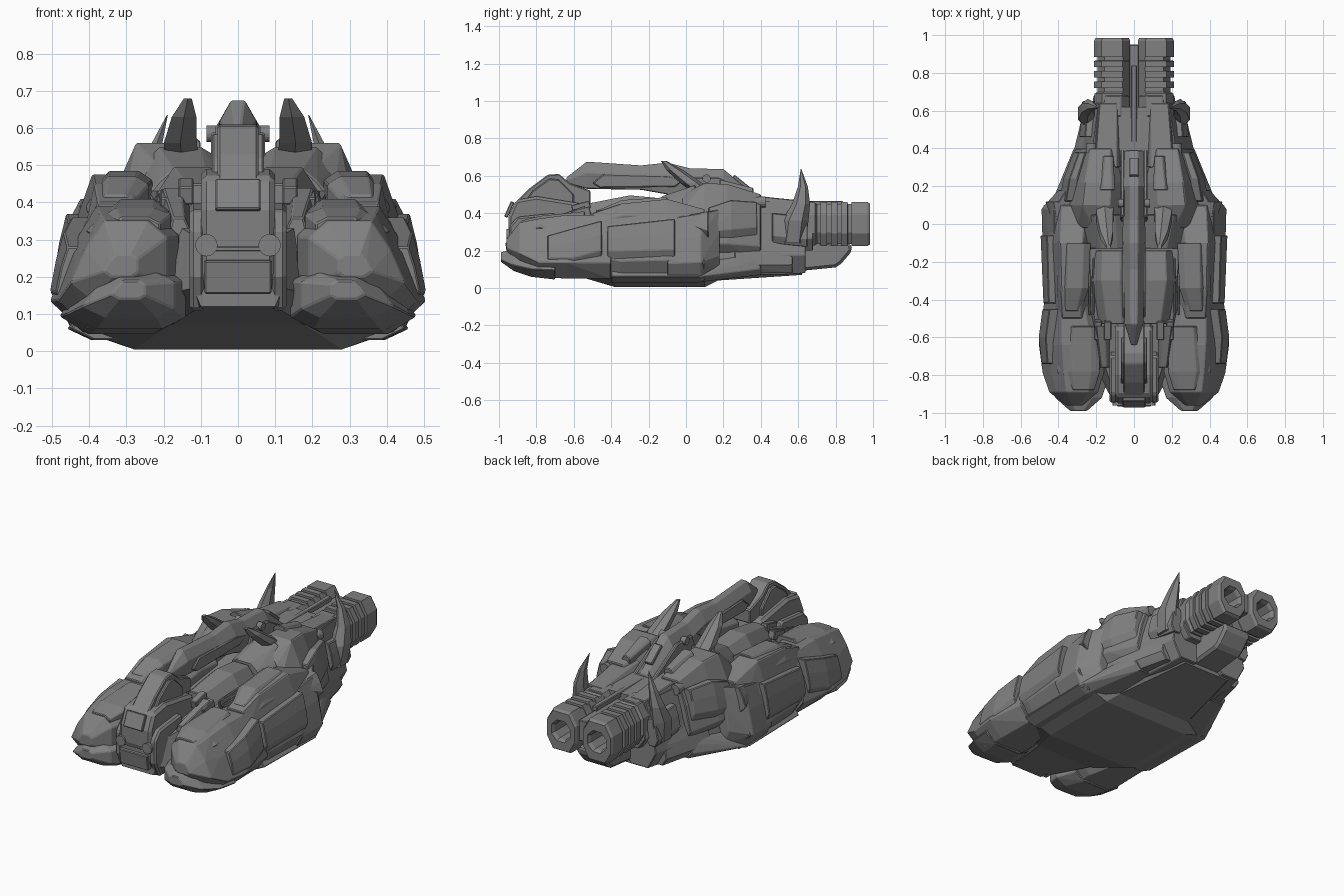
import bpy, bmesh, math
from mathutils import Vector, Matrix

default = bpy.data.objects.get("Cube")
if default:
    bpy.data.objects.remove(default, do_unlink=True)

# One gun-metal grey for the whole model
grey = bpy.data.materials.new("gunmetal_grey")
grey.use_nodes = True
shade = (.22, .22, .22, 1)
grey.diffuse_color = shade
grey.node_tree.nodes["Principled BSDF"].inputs["Base Color"].default_value = shade


def finish(name, bm, mirror=False, bevel=0):
    """Turn a bmesh into a flat-shaded object, optionally chamfered and mirrored."""
    bmesh.ops.recalc_face_normals(bm, faces=bm.faces)
    mesh = bpy.data.meshes.new(name)
    bm.to_mesh(mesh)
    bm.free()
    mesh.materials.append(grey)
    obj = bpy.data.objects.new(name, mesh)
    bpy.context.scene.collection.objects.link(obj)
    if bevel:
        chamfer = obj.modifiers.new("chamfer", 'BEVEL')
        chamfer.width, chamfer.segments, chamfer.limit_method = bevel, 1, 'ANGLE'
    if mirror:
        obj.modifiers.new("mirror", 'MIRROR').use_mirror_merge = False


def armour(name, *stations):
    """Mirrored faceted shell; each station is y, inner x, outer x, low z, high z."""
    bm = bmesh.new()
    points = []
    for y, inner, outer, low, high in stations:
        w, h = outer - inner, high - low
        # Corners are cut, and the outer wall flares out towards the bottom
        section = [(inner + w / 5, low), (outer - w / 4, low), (outer, low + h / 4), (outer - w * .15, high - h * .35),
                   (outer - w * .35, high), (inner + w / 5, high), (inner, high - h / 5), (inner, low + h / 5)]
        points += [bm.verts.new((x, y, z)) for x, z in section]
    result = bmesh.ops.convex_hull(bm, input=points)
    spare = {v for v in result["geom_interior"] + result["geom_unused"] if isinstance(v, bmesh.types.BMVert)}
    bmesh.ops.delete(bm, geom=list(spare), context='VERTS')
    bmesh.ops.dissolve_limit(bm, angle_limit=math.radians(4), verts=bm.verts, edges=bm.edges)
    finish(name, bm, mirror=True, bevel=.004)


def loft(name, rings, mirror=False, bevel=0):
    """Skin a row of equal-sized rings and cap both ends."""
    bm = bmesh.new()
    rows = [[bm.verts.new(p) for p in ring] for ring in rings]
    for a, b in zip(rows, rows[1:]):
        for i in range(len(a)):
            bm.faces.new((a[i - 1], a[i], b[i], b[i - 1]))
    bm.faces.new(rows[0])
    bm.faces.new(rows[-1])
    finish(name, bm, mirror, bevel)


def hexring(y, *side):
    """Symmetric cross-section from (half width, height) pairs, bottom to top."""
    return [(x, y, z) for x, z in side] + [(-x, y, z) for x, z in reversed(side)]


def prism(name, profile, inner, outer, mirror=False, bevel=.006):
    """Side-view outline extruded across the width."""
    loft(name, [[(x, y, z) for y, z in profile] for x in (inner, outer)], mirror, bevel)


def circle(count, radius):
    """Regular polygon with flat sides, as pairs."""
    angles = [math.tau * (k + .5) / count for k in range(count)]
    return [(radius * math.cos(a), radius * math.sin(a)) for a in angles]


def horn(name, path, squash):
    """Mirrored tapering six-sided spike through (x, y, z, radius) points."""
    loft(name, [[(x + squash * u, y + v, z) for u, v in circle(6, r)] for x, y, z, r in path], mirror=True)


def box(name, centre, size, tilt=0, mirror=False, bevel=.004):
    bm = bmesh.new()
    place = Matrix.Translation(centre) @ Matrix.Rotation(tilt, 4, 'X') @ Matrix.Diagonal((*size, 1))
    bmesh.ops.create_cube(bm, size=1, matrix=place)
    finish(name, bm, mirror, bevel)


def disc(name, centre, radius, depth, axis):
    bm = bmesh.new()
    place = Matrix.Translation(centre) @ Matrix.Rotation(math.pi / 2, 4, axis)
    bmesh.ops.create_cone(bm, cap_ends=True, segments=16, radius1=radius, radius2=radius,
                          depth=depth, matrix=place)
    finish(name, bm, mirror=True)


# Core body with a flat belly, narrowing to the muzzle
loft("belly_core", [
    hexring(-.92, (.1, .12), (.12, .17), (.1, .3)),
    hexring(-.6, (.18, .07), (.3, .13), (.2, .36)),
    hexring(-.38, (.28, .005), (.43, .06), (.22, .4)),
    hexring(.1, (.28, .005), (.44, .06), (.26, .46)),
    hexring(.17, (.24, .04), (.36, .13), (.25, .47)),
    hexring(.62, (.15, .07), (.25, .19), (.19, .46))])
armour("belly_skirt", (-.4, .2, .45, .03, .15), (.06, .2, .46, .03, .15), (.4, .2, .32, .07, .2))

# Rear feet
armour("rear_toe", (-.99, .25, .34, .14, .19), (-.92, .17, .42, .09, .21), (-.83, .14, .46, .06, .22),
       (-.7, .17, .48, .045, .24))
armour("rear_foot", (-.96, .27, .36, .2, .26), (-.89, .19, .45, .13, .35), (-.79, .16, .485, .06, .37),
       (-.64, .15, .505, .05, .39), (-.4, .22, .475, .05, .39))
armour("foot_instep_plate", (-.88, .21, .37, .28, .36), (-.78, .18, .41, .3, .385), (-.54, .19, .38, .3, .41))
armour("heel_plate", (-.74, .4, .49, .12, .28), (-.6, .4, .505, .11, .32), (-.45, .38, .485, .15, .36))

# Thigh armour in layered shells
armour("thigh_shell", (-.5, .24, .45, .1, .4), (-.35, .23, .47, .04, .45), (-.1, .22, .485, .04, .475),
       (.1, .2, .48, .04, .42))
armour("thigh_top_plate", (-.46, .28, .4, .33, .42), (-.34, .24, .41, .36, .47), (-.1, .23, .41, .36, .485))
armour("thigh_side_plate", (-.42, .4, .48, .15, .33), (-.06, .4, .495, .15, .37))
for i in range(2):
    box("flank_rail", (.215 + .02 * i, -.33, .4 - .02 * i), (.012, .3, .05), .05, mirror=True)

# Front shoulder and elbow
armour("shoulder", (-.1, .3, .485, .05, .37), (.08, .3, .49, .05, .4), (.18, .28, .4, .09, .42))
armour("shoulder_spur", (.01, .36, .43, .33, .39), (.12, .34, .47, .27, .41))

# Back fairing and hips under the carrying handle
armour("back_fairing", (-.53, .03, .2, .3, .45), (-.3, .03, .25, .3, .495), (-.14, .03, .24, .3, .48))
armour("neck_plate", (-.13, .05, .24, .4, .49), (.05, .05, .3, .4, .55))
armour("hip_block", (-.76, .13, .2, .2, .36), (-.54, .13, .24, .2, .44))
for i in range(2):
    box("hip_bar", (.14 + .05 * i, -.56, .43 - .03 * i), (.04, .1, .05), .25, mirror=True)

# Head: brow, cheeks and snout
armour("brow", (-.02, .06, .3, .4, .5), (.1, .06, .39, .13, .56), (.22, .06, .37, .13, .555),
       (.4, .08, .31, .13, .5))
armour("brow_ridge", (.18, .1, .2, .5, .58), (.36, .11, .17, .48, .535))
armour("cheek_plate", (.12, .3, .395, .26, .43), (.24, .28, .375, .26, .47), (.38, .24, .32, .28, .46))
armour("snout", (.3, .04, .3, .07, .5), (.5, .04, .28, .07, .48), (.64, .05, .255, .08, .465))
armour("jowl", (.26, .22, .35, .08, .25), (.57, .16, .275, .08, .26))
armour("tusk_socket", (.46, .2, .29, .24, .4), (.65, .2, .275, .22, .38))
disc("eye_knob", (.225, .4, .46), .03, .05, 'X')

# Swept-back ears and upright tusks
horn("ear", [(.15, .13, .49, .065), (.155, .03, .56, .06), (.145, -.06, .63, .045), (.135, -.12, .68, .014)], .85)
horn("tusk", [(.235, .57, .24, .07), (.25, .585, .36, .07), (.245, .615, .45, .048), (.225, .625, .54, .027),
              (.19, .615, .635, .002)], .75)

# Carrying handle running into the head crest
loft("handle_crest", [
    hexring(y, (w * .7, low), (w, low * .4 + top * .6), (w * .35, top))
    for y, w, low, top in ((-.64, .015, .56, .59), (-.53, .05, .53, .675), (-.24, .055, .525, .655),
                           (-.1, .06, .5, .67), (.02, .06, .46, .64), (.2, .065, .45, .635),
                           (.39, .055, .42, .48))], bevel=.004)
prism("handle_side_rail", ((-.5, .56), (-.44, .61), (-.1, .6), (0, .58), (-.06, .54), (-.46, .535)),
      .045, .06, mirror=True)
prism("crest_cheek", ((0, .48), (.04, .59), (.18, .59), (.42, .45), (.42, .4)), .05, .072, mirror=True)
box("crest_inset", (0, .3, .56), (.05, .12, .02), -.68)
disc("crest_bolt", (.07, .11, .585), .022, .03, 'Y')

# Rear grip block with hinge strut
prism("rear_block", ((-.95, .2), (-.95, .38), (-.91, .47), (-.8, .49), (-.55, .45), (-.5, .3),
                     (-.6, .12), (-.9, .13)), -.1, .1, bevel=.015)
prism("rear_frame", ((-.945, .2), (-.945, .33), (-.9, .38), (-.7, .4), (-.66, .3), (-.72, .11),
                     (-.9, .11)), .09, .13, mirror=True, bevel=.01)
prism("hinge_strut", ((-.92, .45), (-.84, .53), (-.74, .605), (-.68, .61), (-.62, .56), (-.51, .52),
                      (-.51, .44)), -.055, .055)
prism("hinge_side", ((-.86, .46), (-.82, .52), (-.73, .585), (-.68, .58), (-.6, .5), (-.6, .44)),
      .045, .07, mirror=True)
box("rear_upper_panel", (0, -.945, .42), (.12, .02, .09), -.42)
box("rear_lower_panel", (0, -.945, .2), (.18, .03, .09), .15)
box("rear_rib", (0, -.95, .275), (.12, .014, .012), bevel=.002)
disc("rear_lamp", (.085, -.945, .285), .03, .03, 'X')

# Twin barrels: tall octagons, grooved on the outer side, with an open bore
CENTRE_X, CENTRE_Z = .116, .342


def octagon(y, scale, shift=0):
    quarter = ((.095, .05), (.055, .118), (-.055, .118), (-.095, .05))
    half = [Vector(p) * scale for p in quarter]
    return [(CENTRE_X - shift + p.x, y, CENTRE_Z + p.y) for p in half + [-p for p in half]]


barrel = [octagon(.55, .97), octagon(.69, .97)]
for k in range(4):
    start, groove = .7 + .055 * k, .02
    barrel += [octagon(start, .9, .009), octagon(start + groove, .9, .009),
               octagon(start + groove, 1), octagon(start + .054, 1)]
barrel += [octagon(.97, 1), octagon(.985, .92)]
for y, radius in ((.985, .066), (.965, .055), (.8, .055)):
    barrel.append([(CENTRE_X + u, y, CENTRE_Z + v) for u, v in circle(8, radius)])
loft("barrel", barrel, mirror=True)
armour("barrel_collar", (.57, .03, .23, .2, .465), (.68, .03, .215, .2, .462))
box("barrel_bridge", (0, .77, .36), (.05, .36, .12))
box("barrel_spine", (0, .62, .45), (.03, .44, .03))

# Lower jaw beneath the barrels
prism("lower_jaw", ((.5, .08), (.8, .11), (.83, .13), (.89, .2), (.88, .24), (.5, .26)), -.09, .09, bevel=.015)
